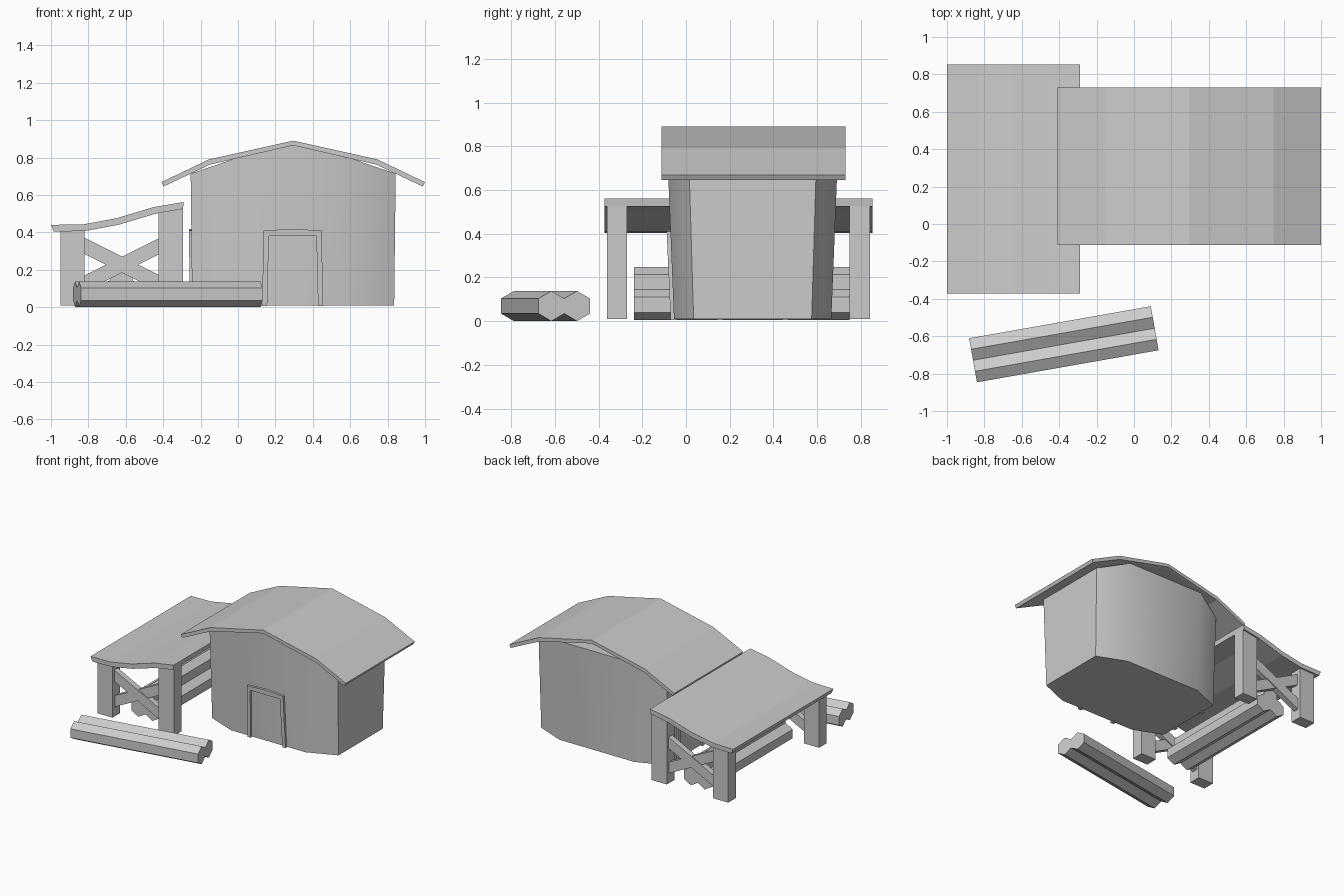
import bpy, bmesh, math
from mathutils import Matrix, Vector

if "Cube" in bpy.data.objects:
    bpy.data.objects.remove(bpy.data.objects["Cube"])


def make(name, verts, faces, smooth=False):
    me = bpy.data.meshes.new(name)
    me.from_pydata(verts, [], faces)
    bm = bmesh.new()
    bm.from_mesh(me)
    bmesh.ops.recalc_face_normals(bm, faces=bm.faces)
    bm.to_mesh(me)
    bm.free()
    ob = bpy.data.objects.new(name, me)
    bpy.context.collection.objects.link(ob)
    if smooth:
        bpy.context.view_layer.objects.active = ob
        ob.select_set(True)
        bpy.ops.object.shade_smooth_by_angle(angle=math.radians(65))
        ob.select_set(False)
    return ob


def prism(name, profile, y0, y1, smooth=False):
    """Extrude an (x, z) outline from y0 to y1."""
    n = len(profile)
    verts = [(x, y, z) for y in (y0, y1) for x, z in profile]
    faces = [tuple(range(n)), tuple(range(n, 2 * n))]
    faces += [(i, (i + 1) % n, n + (i + 1) % n, n + i) for i in range(n)]
    return make(name, verts, faces, smooth)


def strip_roof(name, top, under, y0, y1):
    return prism(name, top + under[::-1], y0, y1)


# hut roof: bent sheet, symmetric about the ridge
CX, CY = 0.295, 0.305
half_top = [(-0.705, 0.668), (-0.45, 0.79), (0, 0.89)]
half_under = [(-0.693, 0.645), (-0.445, 0.762), (0, 0.865)]
sym = lambda h: [(CX + x, z) for x, z in h] + [(CX - x, z) for x, z in h[-2::-1]]
top, under = sym(half_top), sym(half_under)
strip_roof("hut_roof", top, under, -0.113, 0.73)


def under_z(x):
    for (xa, za), (xb, zb) in zip(under, under[1:]):
        if xa <= x <= xb:
            return za + (zb - za) * (x - xa) / (xb - xa)


# hut body: chamfered plan, flaring upwards to meet the roof
hx, hy, cx, cy = 0.54, 0.36, 0.22, 0.09
quarter = [(hx, hy - cy), (hx - cx, hy), (0, hy)]
plan = quarter + [(-x, y) for x, y in quarter[1::-1]]
plan += [(-x, -y) for x, y in quarter] + [(x, -y) for x, y in quarter[1::-1]]
n = len(plan)
low = [(CX + x, CY + y, 0.01) for x, y in plan]
high = []
for x, y in plan:
    X = CX + x * 1.015
    z = under_z(X)
    high.append((X, CY + y * (1 + 0.11 * z), z))
make("hut_body", low + high,
     [tuple(range(n)), tuple(range(n, 2 * n))] +
     [(i, (i + 1) % n, n + (i + 1) % n, n + i) for i in range(n)], True)


# door frames: upright frame leaning with the wall
def door_frame(name, matrix, lean):
    outline = [(-0.163, 0.005), (-0.155, 0.41), (0, 0.418), (0.155, 0.41), (0.163, 0.005),
               (0.136, 0.005), (0.127, 0.38), (-0.127, 0.38), (-0.136, 0.005)]
    ob = prism(name, outline, 0, 0.03)
    for v in ob.data.vertices:
        v.co.y -= lean * v.co.z
    ob.data.transform(matrix)


door_frame("front_door_frame", Matrix.Translation((0.292, -0.07, 0)), 0.045)
door_frame("side_door_frame", Matrix.Translation((-0.258, CY, 0)) @
           Matrix.Rotation(-math.pi / 2, 4, 'Z'), 0.01)

# lean-to roof: gently curved sheet
shed_top = [(-1, 0.44), (-0.83, 0.442), (-0.65, 0.475), (-0.45, 0.535), (-0.29, 0.562)]
shed_under = [(-0.985, 0.404), (-0.82, 0.407), (-0.64, 0.44), (-0.44, 0.50), (-0.295, 0.525)]
strip_roof("shed_roof", shed_top, shed_under, -0.372, 0.853)

# lean-to posts and crossed braces at both ends
SX = -0.62
for end, y in (("front", -0.315), ("back", 0.795)):
    for side, x0, x1, z0, z1 in (("left", -0.95, -0.82, 0.405, 0.415),
                                 ("right", -0.425, -0.295, 0.508, 0.53)):
        prism(f"{end}_{side}_post", [(x0, 0.01), (x1, 0.01), (x1, z1), (x0, z0)],
              y - 0.046, y + 0.046)
    for s in (1, -1):
        a, d, h = 0.22, 0.11, 0.043
        prism(f"{end}_brace", [(SX - a, 0.227 - s * d - h), (SX + a, 0.227 + s * d - h),
                               (SX + a, 0.227 + s * d + h), (SX - a, 0.227 - s * d + h)],
              y - 0.022 + 0.003 * s, y + 0.022 + 0.003 * s)

# hexagonal logs
R = 0.069
W = R * math.sqrt(3)


def log(name, x, z, matrix):
    hexa = [(x + R * math.sin(k * math.pi / 3), z + R * math.cos(k * math.pi / 3))
            for k in range(6)]
    prism(name, hexa, -0.493, 0.493).data.transform(matrix)


stack = Matrix.Translation((SX - 0.005, 0.255, 0))
log("stacked_log_left", -W / 2, R + 0.006, stack)
log("stacked_log_right", W / 2, R + 0.006, stack)
log("stacked_log_top", 0, R * 2.5 + 0.006, stack)
fallen = Matrix.Translation((-0.375, -0.643, 0)) @ Matrix.Rotation(math.radians(-80), 4, 'Z')
log("loose_log_front", W / 2, R, fallen)
log("loose_log_back", -W / 2, R, fallen)
